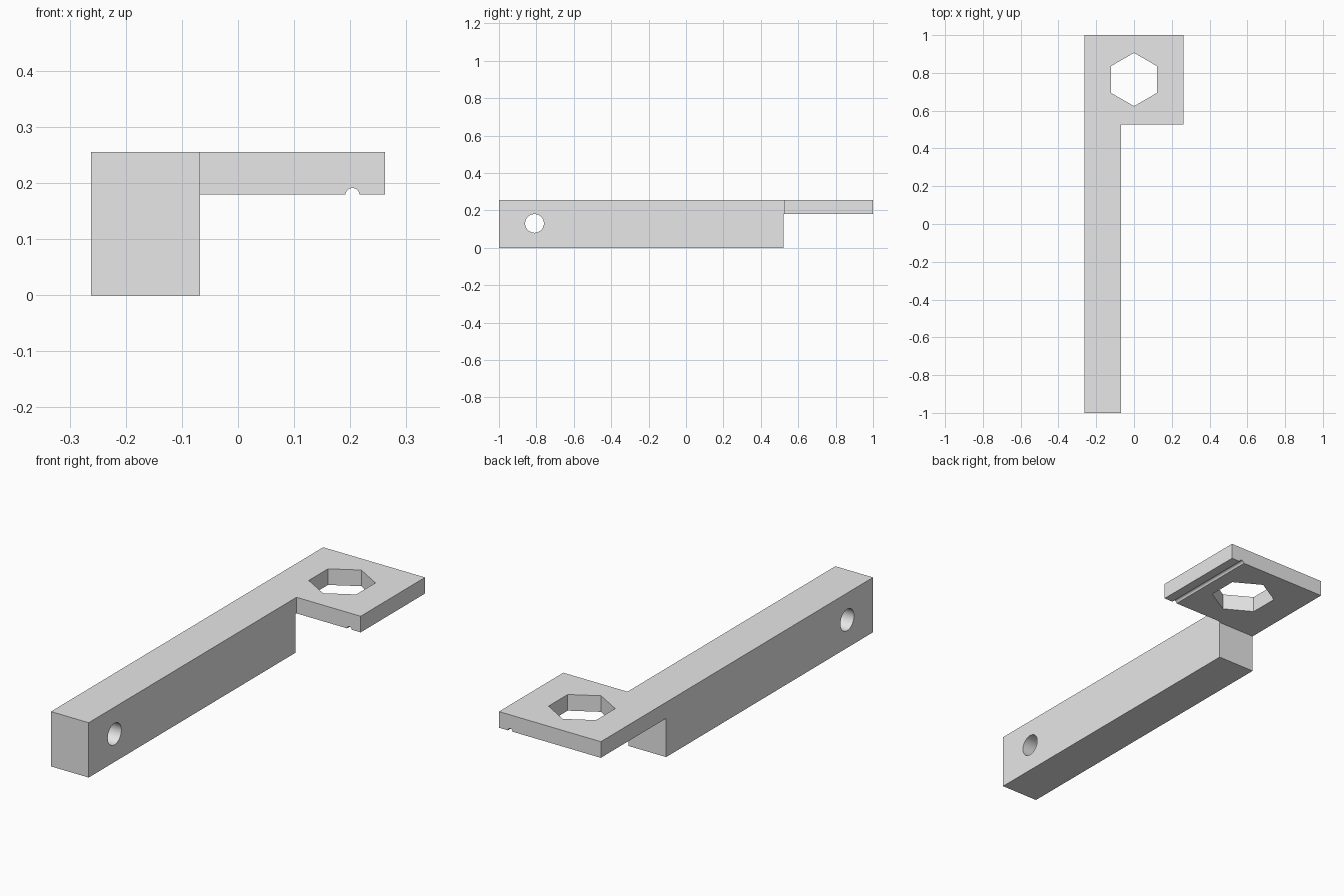
import bpy, bmesh
from math import pi, cos, sin
from mathutils import Matrix, Vector

cube = bpy.data.objects.get("Cube")
if cube:
    bpy.data.objects.remove(cube, do_unlink=True)

# Key dimensions
HALF_W, TOP = 0.262, 0.255
ARM_SIDE = -0.068        # inner side of the arm
ARM_END = 0.52           # end of the deep part of the arm
PLATE_FRONT = 0.527
PLATE_BOTTOM = 0.18

grey = bpy.data.materials.new("light grey")
grey.use_nodes = True
grey.diffuse_color = (0.8, 0.8, 0.8, 1)
grey.node_tree.nodes["Principled BSDF"].inputs["Base Color"].default_value = (0.8, 0.8, 0.8, 1)


def finish(name, bm):
    bmesh.ops.recalc_face_normals(bm, faces=bm.faces)
    mesh = bpy.data.meshes.new(name)
    bm.to_mesh(mesh)
    bm.free()
    mesh.materials.append(grey)
    obj = bpy.data.objects.new(name, mesh)
    bpy.context.collection.objects.link(obj)
    return obj


def box(name, low, high):
    low, high = Vector(low), Vector(high)
    bm = bmesh.new()
    place = Matrix.Translation((low + high) / 2) @ Matrix.Diagonal((*(high - low), 1))
    bmesh.ops.create_cube(bm, size=1, matrix=place)
    return finish(name, bm)


def rod(name, centre, radius, length, sides, axis):
    """Prism centred on a point; for the z axis its first corner points along y."""
    u, v = {"x": ((0, 1, 0), (0, 0, 1)),
            "y": ((1, 0, 0), (0, 0, 1)),
            "z": ((0, 1, 0), (1, 0, 0))}[axis]
    u, v = Vector(u), Vector(v)
    along = u.cross(v) * length
    bm = bmesh.new()
    ring = [bm.verts.new(Vector(centre) - along / 2
                         + radius * (cos(2 * pi * i / sides) * u + sin(2 * pi * i / sides) * v))
            for i in range(sides)]
    face = bm.faces.new(ring)
    grown = bmesh.ops.extrude_face_region(bm, geom=[face], use_keep_orig=True)
    moved = [g for g in grown["geom"] if isinstance(g, bmesh.types.BMVert)]
    bmesh.ops.translate(bm, verts=moved, vec=along)
    return finish(name, bm)


# One solid block, cut down to a deep arm carrying a thin plate
bracket = box("arm_with_plate", (-HALF_W, -1, 0), (HALF_W, 1, TOP))

cutters = [
    box("side_clearance", (ARM_SIDE, -1.5, -0.5), (1, PLATE_FRONT, 1)),
    box("plate_underside", (-1, ARM_END, -0.5), (1, 1.5, PLATE_BOTTOM)),
    rod("hex_hole", (0, 0.765, 0.2), 0.141, 0.5, 6, "z"),
    rod("pivot_hole", (-0.165, -0.81, 0.13), 0.05, 0.5, 48, "x"),
    rod("plate_groove", (0.204, 0.76, 0.1785), 0.0125, 0.8, 32, "y"),
]

bpy.context.view_layer.objects.active = bracket
for cutter in cutters:
    cutter.hide_render = True
    mod = bracket.modifiers.new(cutter.name, "BOOLEAN")
    mod.operation, mod.solver, mod.object = "DIFFERENCE", "EXACT", cutter
    bpy.ops.object.modifier_apply(modifier=mod.name)
    bpy.data.objects.remove(cutter, do_unlink=True)

# Smooth the round cuts, keep the corners sharp
bpy.ops.object.select_all(action="DESELECT")
bracket.select_set(True)
bpy.ops.object.shade_smooth_by_angle(angle=pi / 6)
